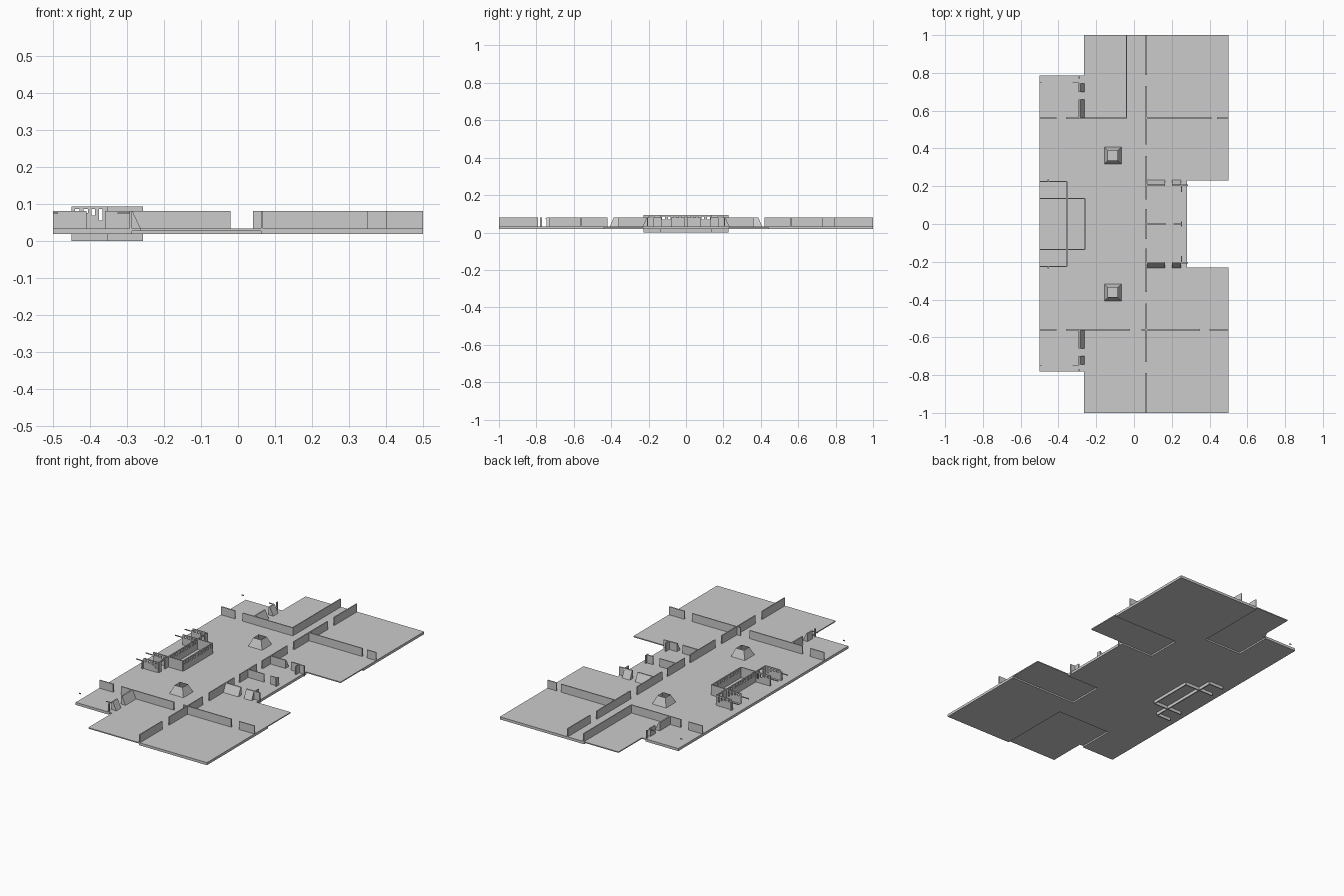
import bpy, bmesh

if "Cube" in bpy.data.objects:
    bpy.data.objects.remove(bpy.data.objects["Cube"])

FLOOR, LOW, TOP, T = 0.033, 0.018, 0.08, 0.006


def finish(name, bm):
    me = bpy.data.meshes.new(name)
    bm.to_mesh(me)
    bm.free()
    ob = bpy.data.objects.new(name, me)
    bpy.context.collection.objects.link(ob)
    return ob


def add_prism(bm, bottom, top, cap=True):
    lo = [bm.verts.new(p) for p in bottom]
    hi = [bm.verts.new(p) for p in top]
    n = len(lo)
    for i in range(n):
        j = (i + 1) % n
        bm.faces.new((lo[i], lo[j], hi[j], hi[i]))
    if cap:
        bm.faces.new(hi)
        bm.faces.new(lo[::-1])


def rect(x0, x1, y0, y1, z):
    return [(x0, y0, z), (x1, y0, z), (x1, y1, z), (x0, y1, z)]


def add_box(bm, x0, x1, y0, y1, z0, z1):
    add_prism(bm, rect(x0, x1, y0, y1, z0), rect(x0, x1, y0, y1, z1))


def box(name, *b):
    bm = bmesh.new()
    add_box(bm, *b)
    return finish(name, bm)


def wall(name, axis, c, a, b, openings=(), z0=LOW, z1=TOP):
    """Thin wall along an axis; openings are (start, end, bottom, top)."""
    bm = bmesh.new()

    def part(s, e, lo, hi):
        if e - s < 1e-5 or hi - lo < 1e-5:
            return
        if axis == 'x':
            add_box(bm, s, e, c - T / 2, c + T / 2, lo, hi)
        else:
            add_box(bm, c - T / 2, c + T / 2, s, e, lo, hi)

    pos = a
    for s, e, lo, hi in sorted(openings):
        part(pos, s, z0, z1)
        part(s, e, z0, lo)
        part(s, e, hi, z1)
        pos = e
    part(pos, b, z0, z1)
    return finish(name, bm)


def doors(*spans):
    return [(s, e, FLOOR, TOP) for s, e in spans]


# Thick floors
box("main_floor", -0.5, 0.065, -0.56, 0.56, LOW, FLOOR)
box("alcove_floor", 0.065, 0.28, -0.23, 0.23, LOW, FLOOR)
box("corridor_floor", -0.04, 0.065, 0.56, 1.0, LOW, FLOOR)
box("porch_floor_back", -0.5, -0.29, 0.56, 0.785, LOW, FLOOR)
box("porch_floor_front", -0.5, -0.29, -0.78, -0.56, LOW, FLOOR)
box("corner_floor_back", 0.065, 0.5, 0.44, 1.0, LOW, FLOOR)
box("corner_floor_front", 0.065, 0.5, -1.0, -0.44, LOW, FLOOR)

# Thin floors
thin = FLOOR - 0.006
box("side_floor_back", 0.065, 0.5, 0.23, 0.44, thin, FLOOR)
box("side_floor_front", 0.065, 0.5, -0.44, -0.23, thin, FLOOR)
box("room_floor_back", -0.265, -0.04, 0.56, 1.0, thin, FLOOR)
box("room_floor_front", -0.265, 0.065, -1.0, -0.56, thin, FLOOR)
box("porch_strip_back", -0.29, -0.265, 0.56, 0.785, thin, FLOOR)
box("porch_strip_front", -0.29, -0.265, -0.78, -0.56, thin, FLOOR)

# Long partition walls with door gaps
wall("spine_wall", 'y', 0.065, -1, 1,
     doors((-0.79, -0.73), (-0.42, -0.36), (-0.13, -0.08),
           (0.08, 0.13), (0.36, 0.42), (0.73, 0.79)))
wall("cross_wall_front", 'x', -0.56, -0.5, 0.5, doors((-0.41, -0.36), (-0.02, 0.04), (0.35, 0.40)))
wall("cross_wall_back_left", 'x', 0.56, -0.5, -0.04, doors((-0.41, -0.36),))
wall("cross_wall_back_right", 'x', 0.56, 0.065, 0.5, doors((0.41, 0.44),))
wall("corridor_wall", 'y', -0.04, 0.56, 1.0)

# Porch walls, sloped buttresses and end rods
for s, tag in ((-1, "front"), (1, "back")):
    a, b = sorted((s * 0.56, s * 0.78))
    gap = sorted((s * 0.66, s * 0.70))
    wall("porch_wall_" + tag, 'y', -0.29, a, b, doors(gap, sorted((s * 0.745, s * 0.77))))
    bm = bmesh.new()
    for p, q in ((0.563, 0.66), (0.70, 0.745)):
        y0, y1 = sorted((s * p, s * q))
        add_prism(bm, rect(-0.29, -0.263, y0, y1, FLOOR), rect(-0.29, -0.285, y0, y1, TOP))
    finish("porch_buttress_" + tag, bm)
    bm = bmesh.new()
    for x0, x1 in ((-0.5, -0.487), (-0.325, -0.29)):
        add_box(bm, x0, x1, s * 0.75 - 0.002, s * 0.75 + 0.002, 0.072, 0.077)
    finish("porch_rod_" + tag, bm)

# Alcove walls and buttresses
for s, tag in ((-1, "front"), (1, "back")):
    wall("alcove_wall_" + tag, 'x', s * 0.205, 0.065, 0.285, doors((0.165, 0.2),))
    bm = bmesh.new()
    for x0, x1 in ((0.068, 0.165), (0.2, 0.25)):
        o, i = s * 0.232, s * 0.205
        lo, hi = sorted((o, i))
        t0, t1 = sorted((s * 0.21, i))
        add_prism(bm, rect(x0, x1, lo, hi, FLOOR), rect(x0, x1, t0, t1, TOP))
    finish("alcove_buttress_" + tag, bm)
    y0, y1 = sorted((s * 0.17, s * 0.205))
    wall("alcove_end_" + tag, 'y', 0.252, y0, y1)
wall("alcove_divider", 'x', 0, 0.065, 0.255, doors((0.17, 0.21),))
wall("alcove_divider_end", 'y', 0.252, -0.012, 0.012)

# Open-topped tapered shafts
for s, tag in ((-1, "front"), (1, "back")):
    bm = bmesh.new()
    x, y, r, t = -0.112, s * 0.362, 0.045, 0.025
    add_prism(bm, rect(x - r, x + r, y - r, y + r, FLOOR),
              rect(x - t, x + t, y - t, y + t, TOP), cap=False)
    finish("shaft_" + tag, bm)

# Central block: tall walls with rows of small windows
HIGH = 0.093
row = [(-0.12 + 0.03 * i - 0.007, -0.12 + 0.03 * i + 0.007, 0.07, 0.086) for i in range(9)]
wall("block_inner_end", 'y', -0.26, -0.135, 0.135, row, 0, HIGH)
wall("block_outer_end", 'y', -0.355, -0.225, 0.225,
     [(-0.2, -0.17, FLOOR, 0.086)] + row + [(0.17, 0.2, FLOOR, 0.086)], 0, HIGH)
side = [(-0.441, -0.429, 0.075, 0.086), (-0.418, -0.406, 0.075, 0.086),
        (-0.396, -0.386, 0.068, 0.086), (-0.376, -0.366, 0.055, 0.086)]
for s, tag in ((-1, "front"), (1, "back")):
    wall("block_outer_side_" + tag, 'x', s * 0.225, -0.45, -0.355, side, 0, HIGH)
    wall("block_inner_side_" + tag, 'x', s * 0.135, -0.45, -0.26, side, 0, HIGH)
    box("block_rail_outer_" + tag, -0.5, -0.45, s * 0.225 - 0.002, s * 0.225 + 0.002, 0.072, 0.077)
    box("block_rail_inner_" + tag, -0.5, -0.45, s * 0.135 - 0.002, s * 0.135 + 0.002, 0.072, 0.077)
    y0, y1 = sorted((s * 0.222, s * 0.236))
    box("block_post_" + tag, -0.458, -0.45, y0, y1, FLOOR, TOP)
